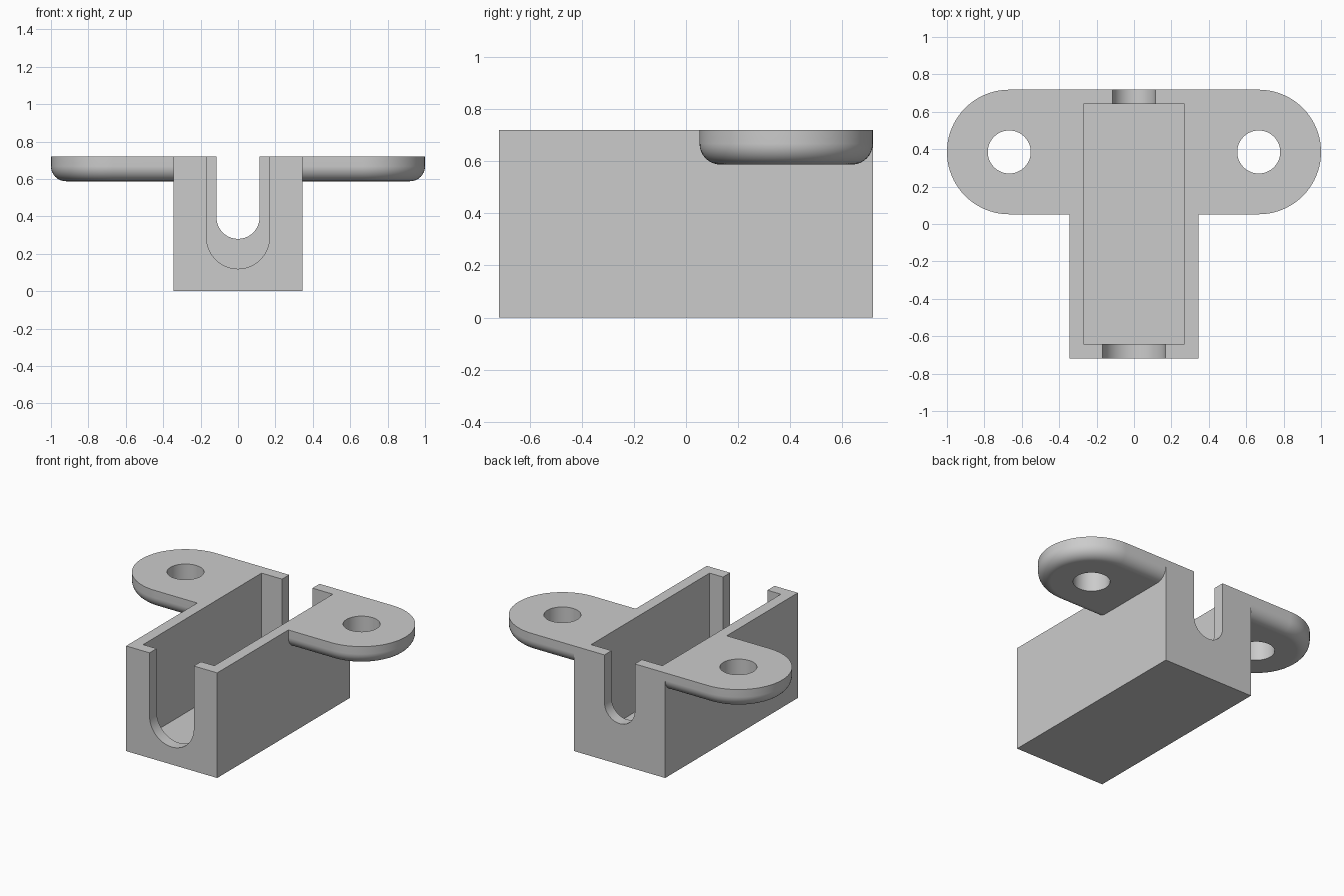
import bpy, bmesh
from math import pi, sin, cos

cube = bpy.data.objects.get("Cube")
if cube:
    bpy.data.objects.remove(cube, do_unlink=True)

HALF_W, HALF_L, TOP = 0.345, 0.718, 0.72      # channel body
WALL = 0.077
EAR_X, EAR_R, EAR_Z, FILLET = 0.667, 0.333, 0.588, 0.08
EAR_Y = HALF_L - EAR_R
HOLE_R = 0.115

grey = bpy.data.materials.new("plain grey")
grey.use_nodes = True
grey.diffuse_color = (0.6, 0.6, 0.6, 1)
grey.node_tree.nodes["Principled BSDF"].inputs["Base Color"].default_value = (0.6, 0.6, 0.6, 1)


def loft(name, rings):
    """Closed solid through matching rings of points."""
    bm = bmesh.new()
    loops = [[bm.verts.new(p) for p in ring] for ring in rings]
    n = len(loops[0])
    for a, b in zip(loops, loops[1:]):
        for i in range(n):
            j = (i + 1) % n
            bm.faces.new((a[i], a[j], b[j], b[i]))
    bm.faces.new(loops[0])
    bm.faces.new(loops[-1])
    bmesh.ops.recalc_face_normals(bm, faces=bm.faces)
    mesh = bpy.data.meshes.new(name)
    bm.to_mesh(mesh)
    bm.free()
    mesh.materials.append(grey)
    obj = bpy.data.objects.new(name, mesh)
    bpy.context.collection.objects.link(obj)
    return obj


def box(name, hx, hy, z0, z1):
    corners = [(-hx, -hy), (hx, -hy), (hx, hy), (-hx, hy)]
    return loft(name, [[(x, y, z) for x, y in corners] for z in (z0, z1)])


def arc(cx, cy, r, start, end, steps):
    return [(cx + r * cos(start + (end - start) * i / steps),
             cy + r * sin(start + (end - start) * i / steps)) for i in range(steps + 1)]


def slot(name, r, cz, y0, y1):
    """U-shaped cutter running along y, open at the top."""
    outline = [(r, 1)] + arc(0, cz, r, 0, -pi, 32) + [(-r, 1)]
    return loft(name, [[(x, y, z) for x, z in outline] for y in (y0, y1)])


def ear(name, side):
    """Round-ended tab with a filleted lower edge."""
    levels = [(0, TOP)] + [(FILLET * (1 - cos(a)), EAR_Z + FILLET * (1 - sin(a)))
                           for a in (pi / 2 * i / 8 for i in range(9))]
    rings = []
    for inset, z in levels:
        r = EAR_R - inset
        outline = [(0.31, EAR_Y - r)] + arc(EAR_X, EAR_Y, r, -pi / 2, pi / 2, 40) + [(0.31, EAR_Y + r)]
        rings.append([(side * x, y, z) for x, y in outline])
    return loft(name, rings)


def hole(name, side):
    circle = arc(side * EAR_X, EAR_Y, HOLE_R, 0, 2 * pi, 48)[:-1]
    return loft(name, [[(x, y, z) for x, y in circle] for z in (0.4, 1)])


# Channel block and its two mounting ears
bracket = box("channel_bracket", HALF_W, HALF_L, 0, TOP)
joins = [ear("left_ear", 1), ear("right_ear", -1)]

# Trough, end slots and screw holes
cuts = [box("trough_cutter", HALF_W - WALL + 0.002, HALF_L - WALL, WALL, 1),
        slot("front_slot_cutter", 0.168, 0.288, -1, -0.5),
        slot("back_slot_cutter", 0.115, 0.395, 0.5, 1),
        hole("left_hole_cutter", 1), hole("right_hole_cutter", -1)]

bpy.ops.object.select_all(action='DESELECT')
bpy.context.view_layer.objects.active = bracket
bracket.select_set(True)
for tools, operation in ((joins, 'UNION'), (cuts, 'DIFFERENCE')):
    for tool in tools:
        tool.hide_render = True
        mod = bracket.modifiers.new(tool.name, 'BOOLEAN')
        mod.operation, mod.solver, mod.object = operation, 'EXACT', tool
        bpy.ops.object.modifier_apply(modifier=mod.name)
        bpy.data.objects.remove(tool, do_unlink=True)

# Smooth curves, crisp edges, flat large faces
bpy.ops.object.shade_smooth_by_angle(angle=pi / 6)
weighted = bracket.modifiers.new("face weighted normals", 'WEIGHTED_NORMAL')
weighted.keep_sharp = True
